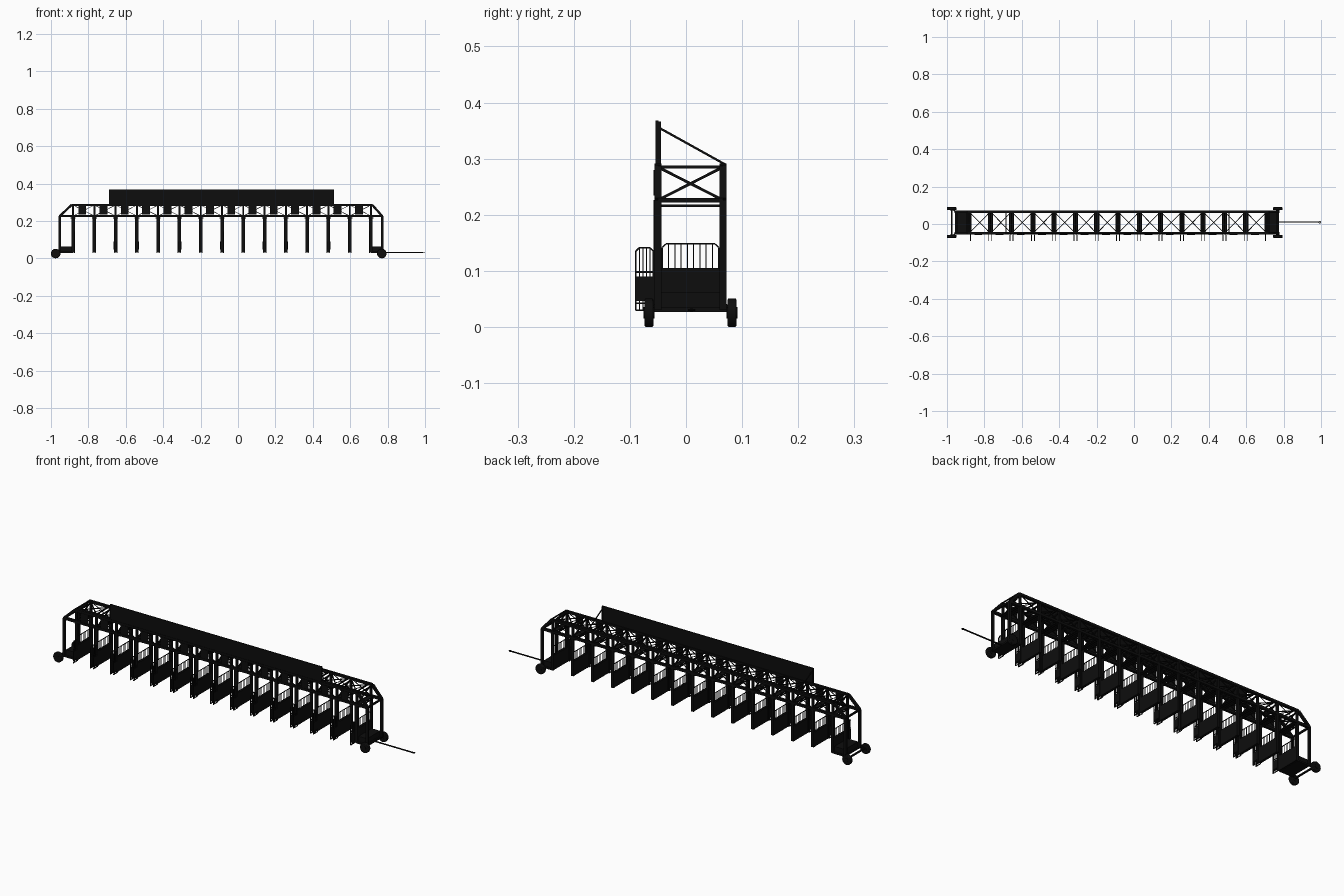
import bpy, bmesh, math
from mathutils import Vector, Matrix

old = bpy.data.objects.get("Cube")
if old:
    bpy.data.objects.remove(old, do_unlink=True)

black = bpy.data.materials.new("black_paint")
black.use_nodes = True
black.diffuse_color = (0.004, 0.004, 0.004, 1)
black.node_tree.nodes["Principled BSDF"].inputs["Base Color"].default_value = black.diffuse_color

FRONT, REAR = -0.05, 0.066            # post lines
LOW, TOP, GROUND = 0.226, 0.285, 0.03  # chord heights and frame bottom
LEFT_END, RIGHT_END = -0.953, 0.771
STALLS = [-0.882 + 0.1138 * i for i in range(15)]


def finish(name, bm):
    mesh = bpy.data.meshes.new(name)
    bm.to_mesh(mesh)
    bm.free()
    mesh.materials.append(black)
    obj = bpy.data.objects.new(name, mesh)
    bpy.context.collection.objects.link(obj)
    return obj


def box(bm, x, y, z):
    """Box from (min, max) ranges."""
    size = [r[1] - r[0] for r in (x, y, z)]
    mid = [sum(r) / 2 for r in (x, y, z)]
    bmesh.ops.create_cube(bm, size=1, matrix=Matrix.Translation(mid) @ Matrix.Diagonal((*size, 1)))


def bar(bm, p, q, w):
    """Square bar of width w between two points."""
    p, q = Vector(p), Vector(q)
    d = q - p
    turn = d.to_track_quat('Z', 'Y').to_matrix().to_4x4()
    bmesh.ops.create_cube(bm, size=1, matrix=Matrix.Translation((p + q) / 2) @ turn
                          @ Matrix.Diagonal((w, w, d.length, 1)))


def path(bm, points, w):
    for p, q in zip(points, points[1:]):
        bar(bm, p, q, w)


def railing(bm, x, y0, y1, z0, z1, count, w):
    """Upright rails under a hoop with clipped corners."""
    c = 0.006
    path(bm, [(x, y0, z0), (x, y0, z1 - c), (x, y0 + c, z1), (x, y1 - c, z1),
              (x, y1, z1 - c), (x, y1, z0)], w)
    for i in range(1, count):
        y = y0 + (y1 - y0) * i / count
        bar(bm, (x, y, z0), (x, y, z1), w * 0.6)


def cylinder(bm, centre, radius, depth, axis, sides=24):
    turn = Vector(axis).to_track_quat('Z', 'Y').to_matrix().to_4x4()
    bmesh.ops.create_cone(bm, cap_ends=True, segments=sides, radius1=radius, radius2=radius,
                          depth=depth, matrix=Matrix.Translation(centre) @ turn)


# Long side trusses with sloping ends
for name, y in (("front_truss", FRONT), ("rear_truss", REAR)):
    bm = bmesh.new()
    path(bm, [(LEFT_END, y, GROUND), (LEFT_END, y, LOW), (-0.89, y, TOP),
              (0.718, y, TOP), (RIGHT_END, y, LOW), (RIGHT_END, y, GROUND)], 0.012)
    bar(bm, (LEFT_END, y, LOW), (RIGHT_END, y, LOW), 0.012)
    for a, b in zip(STALLS, STALLS[1:]):
        bar(bm, (a, y, LOW), (b, y, TOP), 0.003)
        bar(bm, (a, y, TOP), (b, y, LOW), 0.003)
    for x in STALLS:
        bar(bm, (x, y, LOW), (x, y, TOP), 0.01)
    finish(name, bm)

# Cross frames above each stall wall
bm = bmesh.new()
for x in STALLS:
    for s in (-0.011, 0.011):
        for z in (0.216, LOW, TOP):
            bar(bm, (x + s, FRONT, z), (x + s, REAR, z), 0.005)
    bar(bm, (x, FRONT, LOW), (x, REAR, TOP), 0.005)
    bar(bm, (x, FRONT, TOP), (x, REAR, LOW), 0.005)
    box(bm, (x - 0.013, x + 0.013), (FRONT, REAR), (0.223, 0.227))
for x in (LEFT_END, RIGHT_END):
    bar(bm, (x, FRONT, LOW), (x, REAR, LOW), 0.008)
finish("cross_frames", bm)

# Horizontal bracing of the roof
bm = bmesh.new()
for a, b in zip(STALLS, STALLS[1:]):
    bar(bm, (a, FRONT, TOP), (b, REAR, TOP), 0.004)
    bar(bm, (a, REAR, TOP), (b, FRONT, TOP), 0.004)
finish("roof_bracing", bm)

# Blank marker plates above the stalls
bm = bmesh.new()
for x in STALLS[:-1]:
    box(bm, (x + 0.028, x + 0.07), (-0.058, -0.054), (0.234, 0.28))
finish("marker_plates", bm)

# Stall walls: posts, padded panel and railing
bm = bmesh.new()
for x in STALLS:
    for y in (FRONT, REAR):
        box(bm, (x - 0.007, x + 0.007), (y - 0.005, y + 0.005), (GROUND, LOW))
    box(bm, (x - 0.006, x + 0.006), (-0.046, 0.062), (GROUND, 0.105))
    railing(bm, x, -0.042, 0.058, 0.105, 0.148, 9, 0.0028)
finish("stall_walls", bm)

# Open front gates, one leaf for each side of a stall
bm = bmesh.new()
for i, x in enumerate(STALLS):
    leaves = [s for s, ok in ((-0.008, i > 0), (0.008, i < len(STALLS) - 1)) if ok]
    for s in leaves:
        g = x + s
        box(bm, (g - 0.002, g + 0.002), (-0.09, -0.058), (0.046, 0.09))
        railing(bm, g, -0.0895, -0.058, 0.03, 0.141, 5, 0.003)
        for z in (0.03, 0.042, 0.098):
            bar(bm, (g, -0.09, z), (g, -0.055, z), 0.003)
        bar(bm, (g, -0.056, GROUND), (g, -0.056, LOW), 0.003)
finish("front_gates", bm)

# Tall sign board and its rear stays
bm = bmesh.new()
box(bm, (-0.69, 0.513), (-0.054, -0.049), (0.283, 0.368))
finish("sign_board", bm)
bm = bmesh.new()
for x in (-0.685, 0.508):
    bar(bm, (x, -0.048, 0.355), (x, 0.071, 0.289), 0.004)
    bar(bm, (x, -0.047, TOP), (x, -0.047, 0.366), 0.005)
finish("sign_board_stays", bm)

# End platforms
bm = bmesh.new()
for x0, x1 in ((LEFT_END, STALLS[0]), (STALLS[-1], RIGHT_END)):
    box(bm, (x0, x1), (-0.055, 0.07), (0.028, 0.036))
    box(bm, (x0 + 0.006, x1 - 0.006), (-0.045, 0.062), (0.036, 0.062))
finish("end_platforms", bm)

# Wheels and axles
bm = bmesh.new()
axles = bmesh.new()
for x in (-0.975, 0.769):
    for y, inner in ((-0.066, FRONT), (0.082, REAR)):
        cylinder(bm, (x, y, 0.0255), 0.0255, 0.016, (0, 1, 0))
        cylinder(axles, (x, y, 0.0255), 0.01, 0.019, (0, 1, 0), 12)
        end = LEFT_END if x < 0 else RIGHT_END
        bar(axles, (x, y, 0.028), (end, inner, 0.04), 0.007)
    bar(axles, (x, -0.066, 0.03), (x, 0.082, 0.03), 0.007)
wheels = finish("wheels", bm)
bevel = wheels.modifiers.new("tyre_edge", 'BEVEL')
bevel.width, bevel.segments = 0.003, 2
finish("axles", axles)

# Tow bar with a hitch ring
bm = bmesh.new()
bar(bm, (RIGHT_END, 0.01, GROUND), (0.988, 0.01, GROUND), 0.005)
finish("tow_bar", bm)
bpy.ops.mesh.primitive_torus_add(location=(0.993, 0.01, GROUND), major_radius=0.005,
                                 minor_radius=0.002, major_segments=16, minor_segments=6)
ring = bpy.context.object
ring.name = "hitch_ring"
ring.data.materials.append(black)

for obj in (wheels, ring):
    bpy.ops.object.select_all(action='DESELECT')
    obj.select_set(True)
    bpy.context.view_layer.objects.active = obj
    bpy.ops.object.shade_smooth_by_angle(angle=math.radians(35))
